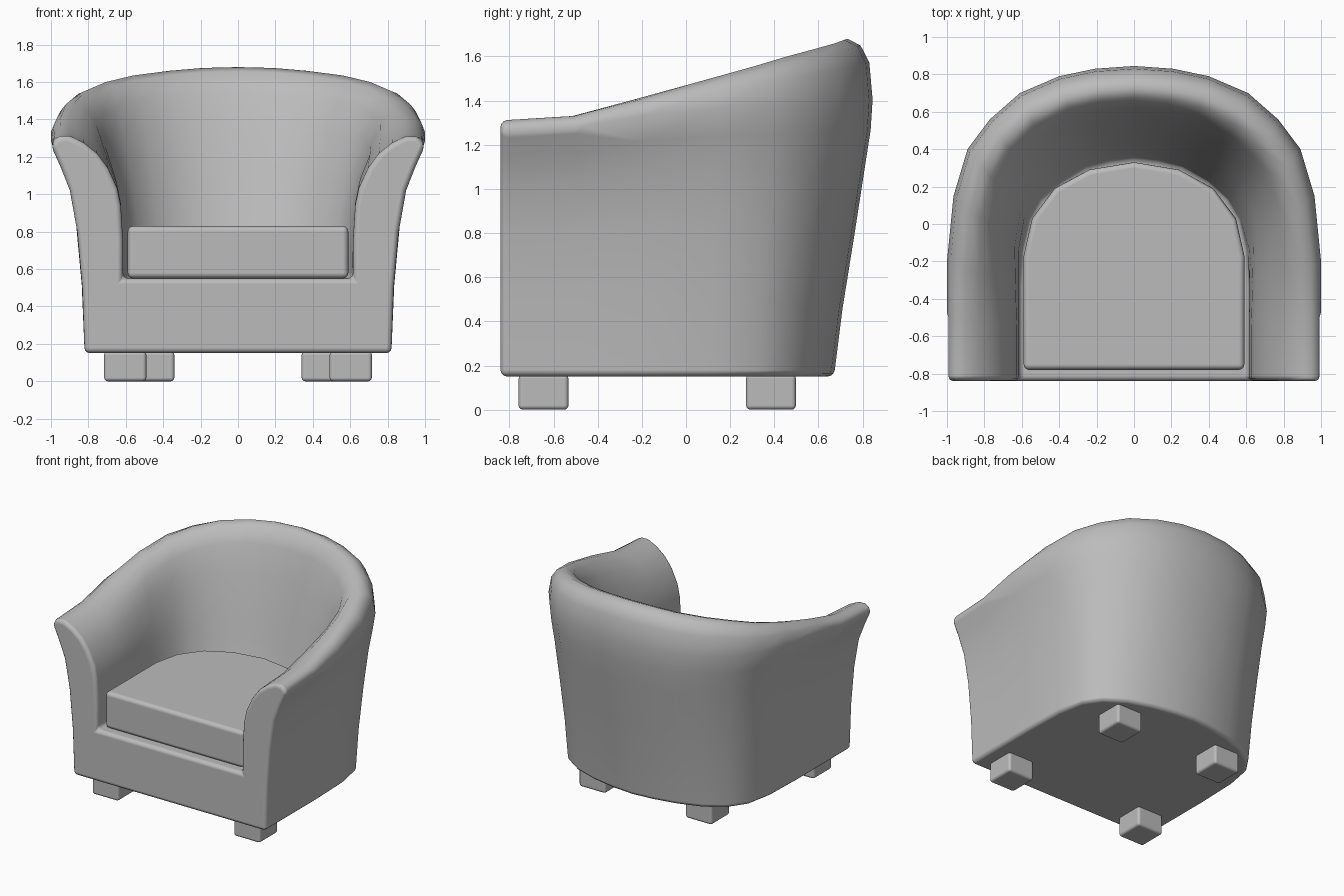
import bpy, bmesh

if "Cube" in bpy.data.objects:
    bpy.data.objects.remove(bpy.data.objects["Cube"])

grey = bpy.data.materials.new("grey upholstery")
grey.diffuse_color = (0.5, 0.5, 0.5, 1)
grey.use_nodes = True
grey.node_tree.nodes["Principled BSDF"].inputs["Base Color"].default_value = grey.diffuse_color


def finish(name, bm, bevel):
    """Turn a bmesh into a smooth, softly bevelled object."""
    bmesh.ops.recalc_face_normals(bm, faces=bm.faces)
    mesh = bpy.data.meshes.new(name)
    bm.to_mesh(mesh)
    bm.free()
    mesh.materials.append(grey)
    for p in mesh.polygons:
        p.use_smooth = True
    obj = bpy.data.objects.new(name, mesh)
    bpy.context.collection.objects.link(obj)
    mod = obj.modifiers.new("soft edges", 'BEVEL')
    mod.width = bevel
    mod.segments = 3
    mod.limit_method = 'ANGLE'
    mod.angle_limit = 0.9
    mod.harden_normals = True
    return obj


def mix(a, b, f):
    return a + (b - a) * f


# Shell plan, right arm front to centre back:
# rim x, y | outer base x, y | inner seat x, y | rim height | blend to back profile
STATIONS = [
    (1.00, -.84, .82, -.84, .615, -.84, 1.31, 0),
    (1.00, -.50, .82, -.50, .615, -.55, 1.33, 0),
    (1.00, -.20, .82, -.20, .615, -.33, 1.405, .1),
    (.965, .15, .81, .12, .605, -.15, 1.49, .35),
    (.89, .40, .77, .33, .565, .02, 1.555, .6),
    (.77, .56, .68, .46, .50, .13, 1.60, .8),
    (.61, .70, .53, .56, .40, .22, 1.635, .9),
    (.40, .79, .35, .62, .26, .30, 1.66, 1),
    (.21, .83, .17, .655, .13, .335, 1.675, 1),
    (0, .845, 0, .67, 0, .35, 1.68, 1),
]
# Wall profiles as (sideways fraction, height fraction), arm then back
OUTER = [((0, 0), (0, 0)), ((.07, .30), (.22, .20)), ((.22, .56), (.53, .42)),
         ((.44, .75), (.80, .62)), ((.72, .86), (.95, .73)), ((1, .955), (1, .82))]
INNER = [((.95, .985), (.97, .93)), ((.87, 1), (.89, .98)), ((.74, 1), (.77, 1)),
         ((.55, .97), (.66, .985)), ((.36, .92), (.56, .91)), ((.21, .853), (.44, .78)),
         ((.08, .76), (.30, .61)), ((.03, .68), (.20, .48)), ((0, .52), (.10, .36))]
BASE, SEAT = 0.15, 0.55


def section(s):
    ox, oy, bx, by, ix, iy, h, w = s
    pts = []
    for rows, sx, sy in ((OUTER, bx, by), (INNER, ix, iy)):
        for a, b in rows:
            f, t = mix(a[0], b[0], w), mix(a[1], b[1], w)
            pts.append((mix(sx, ox, f), mix(sy, oy, f), mix(BASE, h, t)))
    return pts + [(ix, iy, SEAT)]


# Shell: wall swept around the U, closed by base, seat deck and front
half = [section(s) for s in STATIONS]
rings = half + [[(-x, y, z) for x, y, z in r] for r in reversed(half[:-1])]
bm = bmesh.new()
grid = [[bm.verts.new(p) for p in r] for r in rings]
for a, b in zip(grid, grid[1:]):
    for j in range(len(a) - 1):
        bm.faces.new((a[j], a[j + 1], b[j + 1], b[j]))
bm.faces.new([r[0] for r in grid])
bm.faces.new([r[-1] for r in grid])
bm.faces.new(grid[0] + grid[-1][::-1])
finish("shell", bm, 0.03)


def prism(name, outline, z0, z1, bevel):
    bm = bmesh.new()
    lo, hi = ([bm.verts.new((x, y, z)) for x, y in outline] for z in (z0, z1))
    bm.faces.new(lo)
    bm.faces.new(hi)
    n = len(outline)
    for i in range(n):
        k = (i + 1) % n
        bm.faces.new((lo[i], lo[k], hi[k], hi[i]))
    return finish(name, bm, bevel)


# Seat cushion with rounded back
side = [(.59, -.78), (.59, -.17), (.545, .03), (.425, .19), (.24, .29), (0, .33)]
prism("seat_cushion", side + [(-x, y) for x, y in reversed(side[:-1])], SEAT, .83, .03)

# Block feet
for label, x, y in (("front", .603, -.645), ("back", .453, .385)):
    for word, sx in (("left", -1), ("right", 1)):
        r = .113
        box = [(sx * x + i * r, y + j * r) for i, j in ((-1, -1), (1, -1), (1, 1), (-1, 1))]
        prism(f"{label}_{word}_foot", box, 0, BASE + .01, .02)
